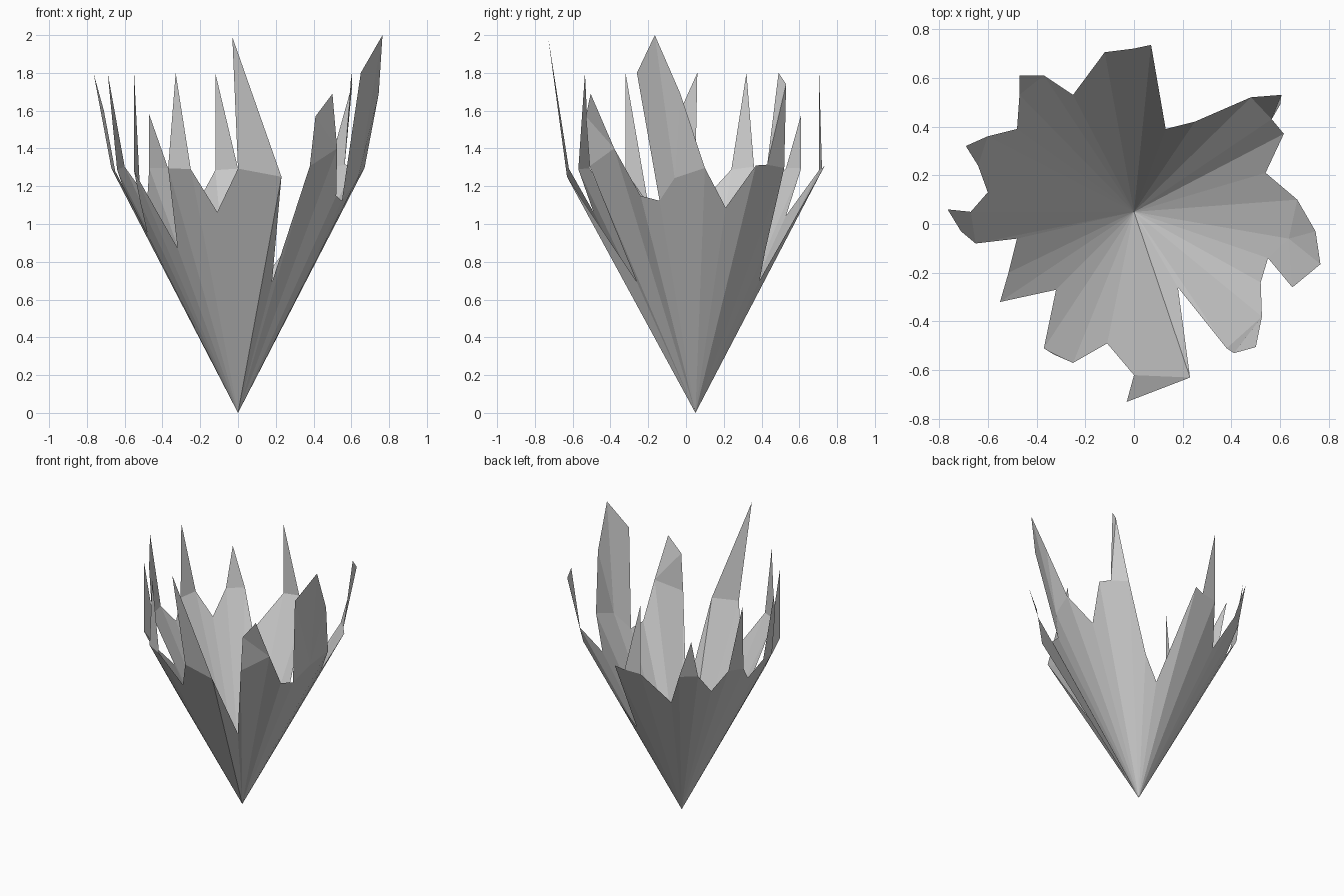
import bpy, bmesh
from math import hypot

if "Cube" in bpy.data.objects:
    bpy.data.objects.remove(bpy.data.objects["Cube"])

APEX_Y = 0.05    # all leaves grow from (0, APEX_Y, 0)
SLOPE = 1.93     # steepness of the cone the lower blades lie on
FOLD_Z = 1.35    # height where the blades fold upright
TIP_Z = 1.8      # usual tip height

# Each leaf, counterclockwise from the front, in plan view:
# name, starting notch, shoulders, upright tips, fold (first and last rim index)
FOLD = (1, 2)
LEAVES = [
    ("front_leaf", (-.11, -.49), [(0, -.62), (.23, -.63, 1.25)],
     [(-.03, -.73, 1.99)], FOLD),
    ("front_right_leaf", (.18, -.26), [(.38, -.51), (.525, -.38, 1.4), (.52, -.24)],
     [(.41, -.53, 1.57), (.5, -.505, 1.69)], FOLD),
    ("right_leaf", (.55, -.14), [(.635, -.06), (.67, .1)],
     [(.65, -.26), (.765, -.165, 2), (.745, -.03, 1.69)], (0, 2)),
    ("back_right_leaf", (.54, .21), [(.615, .37, 1.31), (.565, .43), (.48, .52), (.25, .42)],
     [(.6, .49), (.605, .53, 1.74)], (2, 3)),
    ("back_leaf", (.13, .39), [(.07, .735, 1.31), (0, .72), (-.12, .705)],
     [(-.12, .705)], (2, 3)),
    ("back_left_leaf", (-.25, .53), [(-.37, .61), (-.47, .53)],
     [(-.47, .61, 1.58)], FOLD),
    ("left_back_leaf", (-.48, .39), [(-.6, .36), (-.64, .24)],
     [(-.69, .32)], FOLD),
    ("left_leaf", (-.6, .13), [(-.67, .05), (-.65, -.08)],
     [(-.765, .06), (-.71, -.03, 1.6)], FOLD),
    ("left_front_leaf", (-.48, -.06), [(-.515, -.2), (-.55, -.32)],
     [(-.55, -.32)], FOLD),
    ("front_left_leaf", (-.32, -.27), [(-.37, -.51), (-.25, -.57)],
     [(-.33, -.535)], FOLD),
]


def on_cone(p):
    """Lift a plan point onto the cone, no higher than the fold."""
    if len(p) == 3:
        return p
    return (*p, min(SLOPE * hypot(p[0], p[1] - APEX_Y), FOLD_Z))


def build_leaf(name, rim, tips, fold):
    bm = bmesh.new()
    apex = bm.verts.new((0, APEX_Y, 0))
    edge = [bm.verts.new(on_cone(p)) for p in rim]
    # pleated lower blade
    for a, b in zip(edge, edge[1:]):
        bm.faces.new((apex, a, b))
    # upright tip above the fold
    tip = [bm.verts.new(p if len(p) == 3 else (*p, TIP_Z)) for p in tips]
    bm.faces.new(edge[fold[0]:fold[1] + 1] + tip[::-1])
    bmesh.ops.triangulate(bm, faces=bm.faces[:])
    mesh = bpy.data.meshes.new(name)
    bm.to_mesh(mesh)
    bm.free()
    bpy.context.collection.objects.link(bpy.data.objects.new(name, mesh))


# Each leaf ends at the notch where the next one starts
for i, (name, notch, shoulders, tips, fold) in enumerate(LEAVES):
    next_notch = LEAVES[(i + 1) % len(LEAVES)][1]
    build_leaf(name, [notch] + shoulders + [next_notch], tips, fold)
